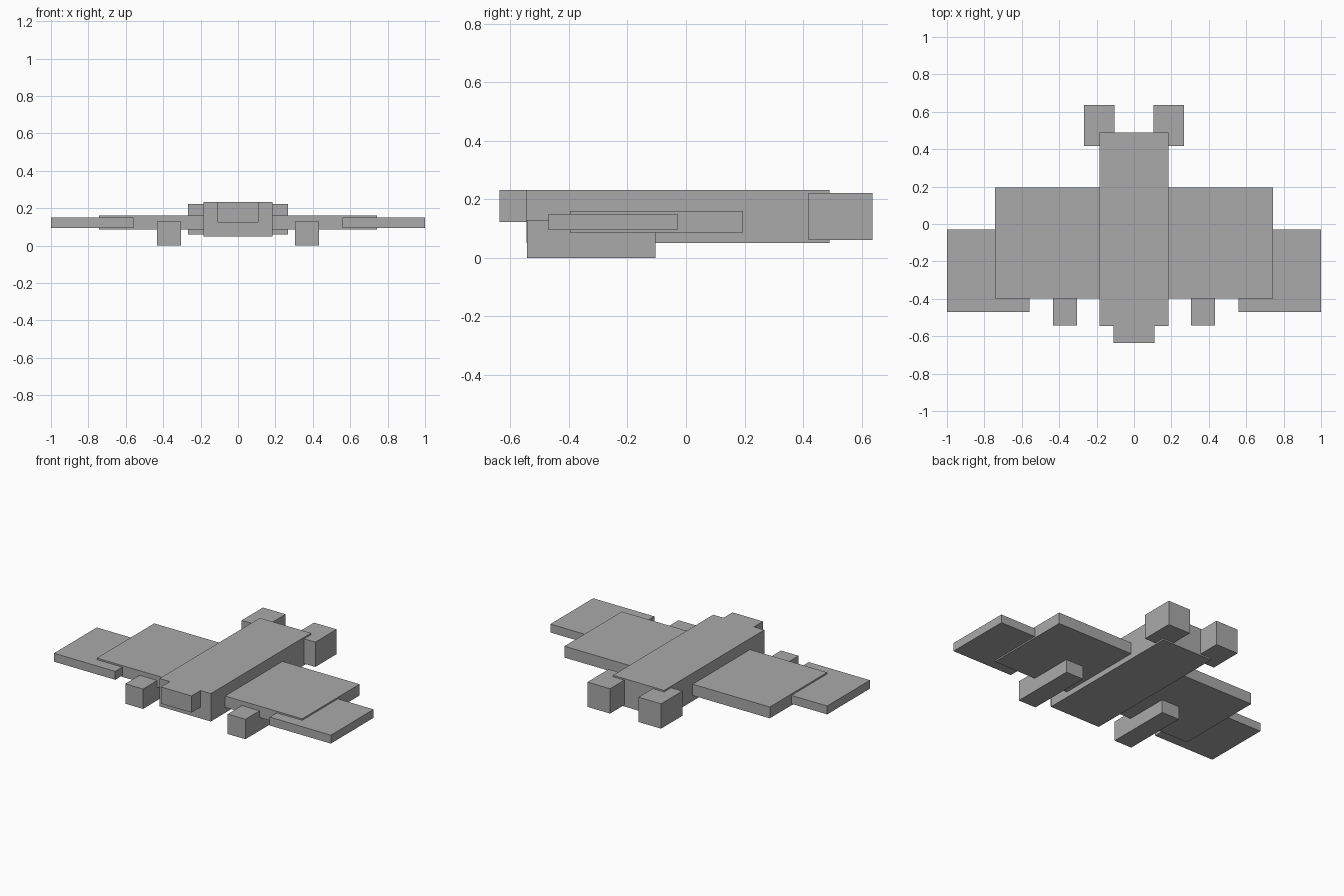
import bpy
import bmesh

cube = bpy.data.objects.get("Cube")
if cube:
    bpy.data.objects.remove(cube, do_unlink=True)

# Single hull colour
grey = bpy.data.materials.new("hull_grey")
grey.use_nodes = True
colour = (0.4, 0.4, 0.4, 1.0)
grey.diffuse_color = colour
grey.node_tree.nodes["Principled BSDF"].inputs["Base Color"].default_value = colour


def box(name, xs, ys, zs):
    """Flat-shaded block spanning the given ranges on each axis."""
    bm = bmesh.new()
    bmesh.ops.create_cube(bm, size=1.0)
    for v in bm.verts:
        v.co = [r[0] if c < 0 else r[1] for c, r in zip(v.co, (xs, ys, zs))]
    mesh = bpy.data.meshes.new(name)
    bm.to_mesh(mesh)
    bm.free()
    mesh.materials.append(grey)
    obj = bpy.data.objects.new(name, mesh)
    bpy.context.collection.objects.link(obj)
    return obj


def pair(name, xs, ys, zs):
    """Matching blocks on the left (+x) and right (-x)."""
    box("left_" + name, xs, ys, zs)
    box("right_" + name, (-xs[1], -xs[0]), ys, zs)


# Body along the centre line
box("fuselage", (-0.185, 0.185), (-0.545, 0.49), (0.05, 0.232))
box("nose", (-0.11, 0.11), (-0.637, -0.545), (0.123, 0.232))

# Wings with swept-forward tips
box("main_wing", (-0.742, 0.742), (-0.397, 0.195), (0.086, 0.16))
pair("wing_tip", (0.558, 1.0), (-0.47, -0.029), (0.095, 0.15))

# Pods under the wings and engines at the back
pair("wing_pod", (0.306, 0.434), (-0.543, -0.105), (0.0, 0.13))
pair("rear_engine", (0.103, 0.266), (0.418, 0.637), (0.06, 0.222))
